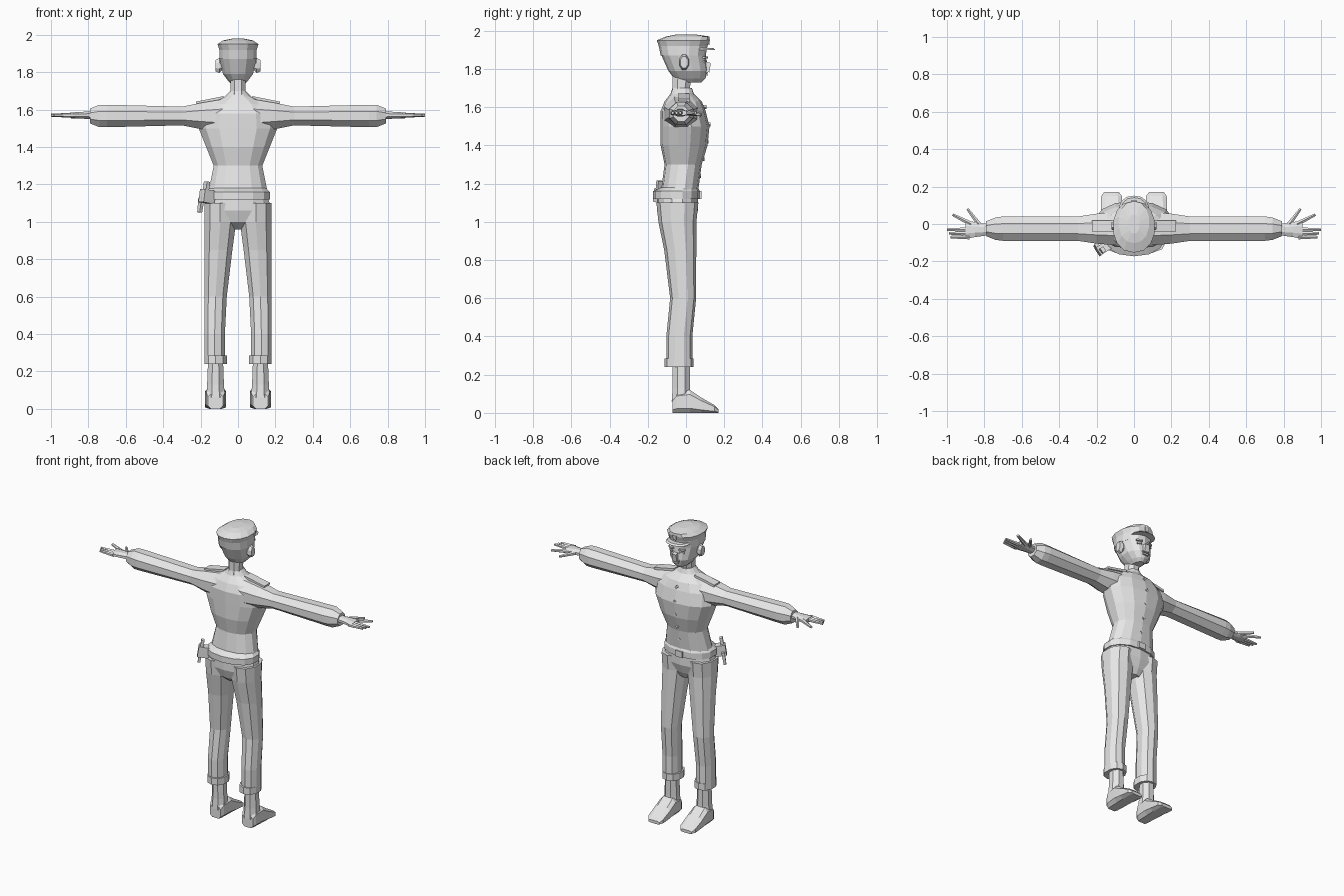
import bpy, bmesh
from math import cos, sin, pi, copysign
from mathutils import Matrix, Vector, Euler

if "Cube" in bpy.data.objects:
    bpy.data.objects.remove(bpy.data.objects["Cube"])

colour = (0.8, 0.8, 0.8, 1)
grey = bpy.data.materials.new("plain grey")
grey.use_nodes = True
grey.diffuse_color = colour
grey.node_tree.nodes["Principled BSDF"].inputs["Base Color"].default_value = colour


def finish(name, bm, mirrored=False):
    """Turn a bmesh into a named object, flipped in x for the right side."""
    if mirrored:
        for vert in bm.verts:
            vert.co.x = -vert.co.x
    bmesh.ops.recalc_face_normals(bm, faces=bm.faces)
    mesh = bpy.data.meshes.new(name)
    bm.to_mesh(mesh)
    bm.free()
    mesh.materials.append(grey)
    part = bpy.data.objects.new(name, mesh)
    bpy.context.collection.objects.link(part)


def rounded(value, power, sides):
    """Superellipse coordinate, scaled so flat sides reach the full radius."""
    return copysign(abs(value / cos(pi / sides)) ** (2 / power), value)


def loft(name, axis, rows, sides=8, power=2, mirrored=False):
    """Join rings given as (position, low a, high a, low b, high b)."""
    bm = bmesh.new()
    rings = []
    for along, low_a, high_a, low_b, high_b in rows:
        ring = []
        for i in range(sides):
            angle = 2 * pi * (i + 0.5) / sides
            u = rounded(cos(angle), power, sides)
            v = rounded(sin(angle), power, sides)
            a = (low_a + high_a + u * (high_a - low_a)) / 2
            b = (low_b + high_b + v * (high_b - low_b)) / 2
            point = {"x": (along, a, b), "y": (a, along, b), "z": (a, b, along)}[axis]
            ring.append(bm.verts.new(point))
        rings.append(ring)
    for lower, upper in zip(rings, rings[1:]):
        for i in range(sides):
            j = (i + 1) % sides
            bm.faces.new((lower[i], lower[j], upper[j], upper[i]))
    bm.faces.new(rings[0])
    bm.faces.new(rings[-1])
    finish(name, bm, mirrored)


def body(name, rows, sides=14):
    """Symmetric upright loft from (height, half width, back, front)."""
    loft(name, "z", [(z, -width, width, back, front) for z, width, back, front in rows],
         sides, power=2.2)


def limb(name, axis, across, up, rows, mirrored):
    """Loft around a straight centre line from (position, radius, radius)."""
    loft(name, axis, [(along, across - a, across + a, up - b, up + b) for along, a, b in rows],
         mirrored=mirrored)


def box(name, place, size, turn=(0, 0, 0), taper=1, mirrored=False):
    """Block whose lower end is scaled by taper."""
    bm = bmesh.new()
    bmesh.ops.create_cube(bm, size=1)
    for vert in bm.verts:
        if vert.co.z < 0:
            vert.co.xy *= taper
    matrix = Matrix.LocRotScale(Vector(place), Euler(turn), Vector(size))
    bmesh.ops.transform(bm, matrix=matrix, verts=bm.verts)
    finish(name, bm, mirrored)


def finger(name, start, end, mirrored):
    """Tapered six sided cone between two points."""
    bm = bmesh.new()
    start, end = Vector(start), Vector(end)
    span = end - start
    bmesh.ops.create_cone(bm, cap_ends=True, segments=6, radius1=.014, radius2=.008,
                          depth=span.length)
    turn = span.to_track_quat("Z", "Y")
    matrix = Matrix.LocRotScale((start + end) / 2, turn, None)
    bmesh.ops.transform(bm, matrix=matrix, verts=bm.verts)
    finish(name, bm, mirrored)


# Trunk
body("jacket", [(1.15, .16, -.13, .06), (1.3, .13, -.11, .08), (1.4, .17, -.13, .11),
                (1.5, .21, -.13, .12), (1.58, .2, -.13, .1), (1.63, .15, -.11, .08),
                (1.67, .07, -.08, .04), (1.7, .04, -.07, .03)])
body("belt", [(1.12, .17, -.17, .07), (1.16, .17, -.17, .07), (1.18, .15, -.13, .06)])
body("trouser_seat", [(.96, .05, -.08, .02), (1, .13, -.13, .04), (1.06, .18, -.15, .06),
                      (1.13, .16, -.15, .06)])

# Head, neck and cap
body("neck", [(1.66, .05, -.08, .03), (1.7, .04, -.07, .02), (1.76, .04, -.07, .03)], sides=8)
body("head", [(1.73, .03, -.04, .08), (1.75, .05, -.06, .1), (1.79, .08, -.09, .11),
              (1.88, .1, -.13, .1)])
body("cap", [(1.87, .1, -.13, .1), (1.92, .1, -.14, .11), (1.95, .11, -.15, .12),
             (1.97, .08, -.1, .12), (1.98, .03, -.05, .05)])
body("cap_peak", [(1.9, .08, 0, .15), (1.91, .07, 0, .14)])
box("cap_badge", (0, .12, 1.94), (.03, .01, .03), taper=.6)

# Face
box("nose", (0, .11, 1.81), (.03, .03, .05), (-.2, 0, 0), taper=1.2)
box("upper_lip", (0, .11, 1.785), (.05, .01, .01))
box("lower_lip", (0, .11, 1.77), (.04, .01, .01))

for side in ("left", "right"):
    flip = side == "right"
    box(side + "_eye", (.04, .1, 1.84), (.03, .01, .01), (0, 0, -.4), mirrored=flip)
    box(side + "_brow", (.04, .1, 1.86), (.04, .015, .01), (0, 0, -.4), mirrored=flip)
    limb(side + "_ear", "x", -.01, 1.835, [(.08, .02, .02), (.1, .025, .04), (.12, .02, .03)], flip)

    # Sleeve and shoulder strap
    limb(side + "_sleeve", "x", -.025, 1.566,
         [(.08, .09, .09), (.2, .08, .07), (.3, .065, .05), (.7, .065, .06),
          (.74, .06, .06), (.79, .04, .04)], flip)
    box(side + "_shoulder_strap", (.15, -.01, 1.65), (.15, .06, .015), (0, .2, 0), mirrored=flip)

    # Hand: palm, three closed fingers, spread index finger and thumb
    limb(side + "_palm", "x", -.03, 1.57, [(.78, .03, .02), (.85, .04, .018), (.9, .05, .013)], flip)
    for i, name in enumerate(("little", "ring", "middle")):
        y = -.07 + i * .02
        finger(f"{side}_{name}_finger", (.88, y, 1.57), (.98 + i * .01, y, 1.57), flip)
    finger(side + "_index_finger", (.87, 0, 1.57), (.97, .05, 1.57), flip)
    finger(side + "_thumb", (.83, 0, 1.57), (.89, .08, 1.56), flip)

    # Trouser leg: straight outer seam, inner seam widening upwards
    leg = [(.25, .07, -.1, .03), (.4, .07, -.1, .03), (.6, .06, -.08, .05),
           (.85, .03, -.11, .05), (1, .01, -.14, .05), (1.1, .01, -.15, .06)]
    loft(side + "_trouser_leg", "z", [(z, inner, .18, back, front) for z, inner, back, front in leg],
         sides=10, power=2.2, mirrored=flip)
    cuff = (.06, .18, -.11, .035)
    loft(side + "_trouser_cuff", "z", [(.24, *cuff), (.285, *cuff)], sides=10, power=2.2, mirrored=flip)

    # Ankle and shoe
    limb(side + "_ankle", "z", .12, -.025, [(.06, .05, .05), (.13, .045, .045), (.26, .04, .045)], flip)
    shoe = [(-.07, .04, .08), (-.05, .05, .11), (.02, .055, .12), (.08, .057, .08),
            (.15, .055, .04), (.17, .04, .02)]
    loft(side + "_shoe", "y", [(y, .12 - width, .12 + width, 0, top) for y, width, top in shoe],
         power=3.5, mirrored=flip)

# Jacket buttons and buckle
for i, y in enumerate((.07, .09, .11, .12, .1)):
    box(f"button_{i}", (0, y, 1.24 + i * .09), (.015, .015, .015), (0, pi / 4, 0))
box("belt_buckle", (0, .07, 1.14), (.05, .02, .04))

# Sidearm in its holster on the right hip
slant = (0, .15, .6)
box("holster", (-.165, -.13, 1.135), (.07, .05, .07), slant)
box("pistol_grip", (-.17, -.14, 1.18), (.02, .03, .07), slant)
box("pistol_barrel", (-.2, -.12, 1.09), (.02, .03, .08), slant, taper=.8)
